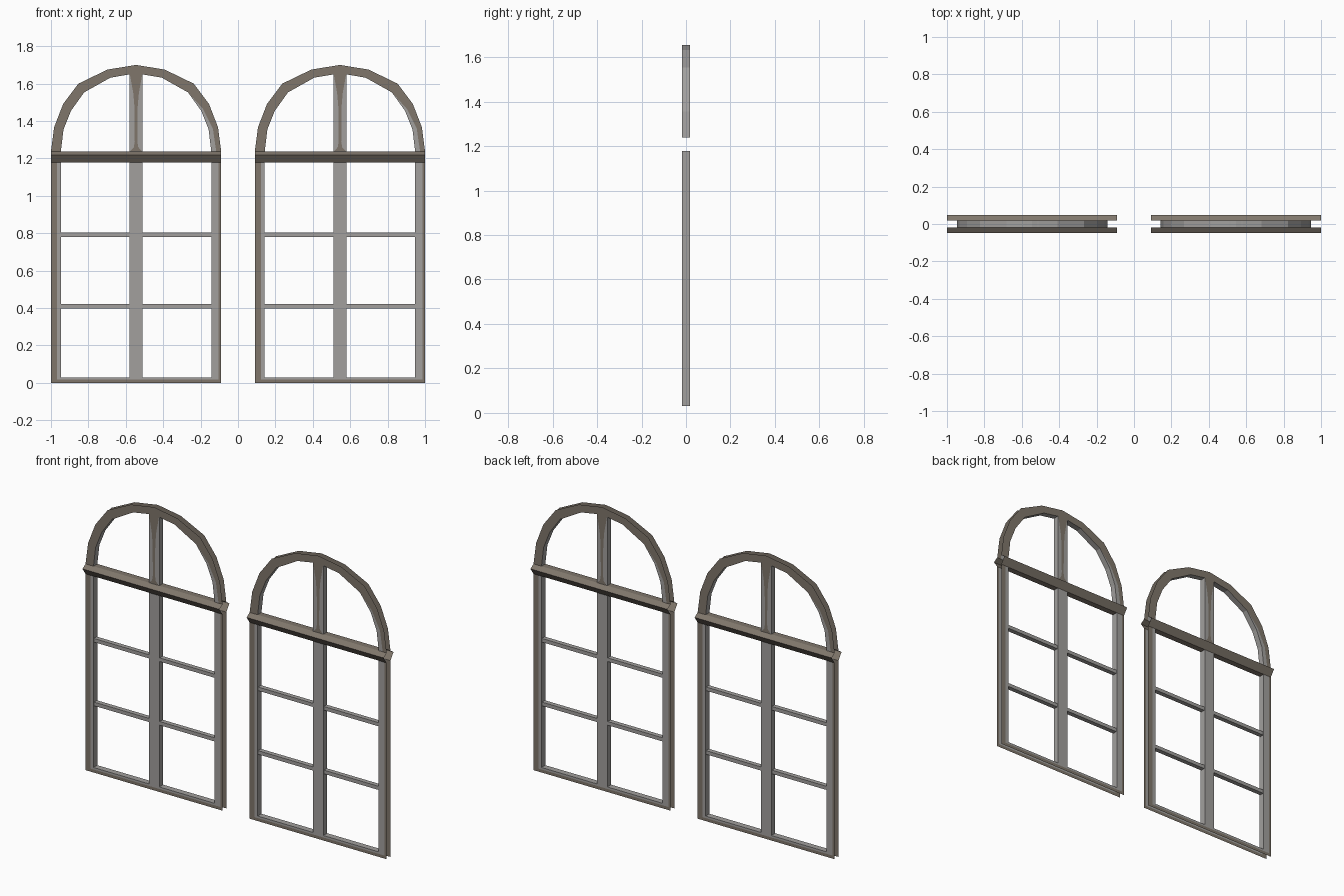
import bpy, bmesh, math
from mathutils import Vector, Matrix

if "Cube" in bpy.data.objects:
    bpy.data.objects.remove(bpy.data.objects["Cube"])


def make_mat(name, rgb):
    m = bpy.data.materials.new(name)
    m.diffuse_color = (*rgb, 1)
    m.use_nodes = True
    m.node_tree.nodes["Principled BSDF"].inputs["Base Color"].default_value = m.diffuse_color
    return m


MATS = [make_mat("weathered brown", (0.215, 0.183, 0.148)),
        make_mat("pale grey", (0.36, 0.35, 0.34))]
BROWN, GREY = 0, 1
D = 0.018                      # half depth of the frame
HW, IW = 0.455, 0.402          # outer and inner half widths
SILL, LOW, SPRING = 0.03, 1.178, 1.238

# Half arch, from spring line to crown
OUT = [(0.455, 1.238), (0.438, 1.367), (0.39, 1.491), (0.308, 1.6), (0.153, 1.675), (0, 1.70)]
INN = [(0.402, 1.238), (0.388, 1.355), (0.348, 1.455), (0.278, 1.553), (0.137, 1.632), (0, 1.655)]


def full(half):
    return [(-x, z) for x, z in half] + [(x, z) for x, z in half[-2::-1]]


def face(bm, pts, mat, facing):
    f = bm.faces.new([bm.verts.new(p) for p in pts])
    f.normal_update()
    if f.normal.dot(Vector(facing)) < 0:
        f.normal_flip()
    f.material_index = mat


def flat(bm, pts, mat, y=-D):
    face(bm, [(x, y, z) for x, z in pts], mat, (0, -1, 0))


def rect(bm, x0, x1, z0, z1, mat):
    flat(bm, [(x0, z0), (x1, z0), (x1, z1), (x0, z1)], mat)


def box(bm, x0, x1, y0, y1, z0, z1, mat):
    m = Matrix.Translation(((x0 + x1) / 2, (y0 + y1) / 2, (z0 + z1) / 2)) \
        @ Matrix.Diagonal((x1 - x0, y1 - y0, z1 - z0, 1))
    for v in bmesh.ops.create_cube(bm, size=1, matrix=m)["verts"]:
        for f in v.link_faces:
            f.material_index = mat


def finish(bm, name, x, turn=0):
    bmesh.ops.remove_doubles(bm, verts=bm.verts, dist=0.0002)
    bm.transform(Matrix.Translation((x, 0, 0)) @ Matrix.Rotation(turn, 4, 'Z'))
    me = bpy.data.meshes.new(name)
    bm.to_mesh(me)
    bm.free()
    for m in MATS:
        me.materials.append(m)
    bpy.context.collection.objects.link(bpy.data.objects.new(name, me))


def facing_plate(name, x, turn):
    """One side's flat frame: stiles, sill and arch, worn brown at the rim."""
    bm = bmesh.new()
    l, r, b = -HW + 0.033, HW - 0.013, 0.018
    rect(bm, -HW, l, b, LOW, BROWN)
    rect(bm, l, -IW, b, LOW, GREY)
    rect(bm, r, HW, b, LOW, BROWN)
    rect(bm, IW, r, b, LOW, GREY)
    rect(bm, -HW, HW, 0, b, BROWN)
    rect(bm, -IW, IW, b, SILL, GREY)
    o, i = full(OUT), full(INN)
    n = len(o)
    for k in range(n - 1):
        a, c, d, e = o[k], o[k + 1], i[k + 1], i[k]
        if k >= n - 4:          # bare grey inner edge low on one side
            t0, t1 = [0.0, 0.25, 0.45, 0.5][k - n + 4:k - n + 6]
            p = [e[j] + (a[j] - e[j]) * t0 for j in (0, 1)]
            q = [d[j] + (c[j] - d[j]) * t1 for j in (0, 1)]
            flat(bm, [a, c, q, p], BROWN)
            flat(bm, [p, q, d] if t0 == 0 else [p, q, d, e], GREY)
        else:
            flat(bm, [a, c, d, e], BROWN)
    finish(bm, name, x, turn)


def moulding(name, x, turn):
    """Pointed transom moulding with open ends."""
    bm = bmesh.new()
    prof = [(-D, LOW), (-0.047, 1.219), (-D, SPRING)]
    for (y0, z0), (y1, z1) in zip(prof, prof[1:]):
        face(bm, [(-HW, y0, z0), (HW, y0, z0), (HW, y1, z1), (-HW, y1, z1)], BROWN, (0, -1, 0))
    finish(bm, name, x, turn)


def reveal(name, x):
    """Inner faces of both openings."""
    bm = bmesh.new()
    lower = [(-IW, SILL), (IW, SILL), (IW, LOW), (-IW, LOW)]
    for loop, cz in ((lower, 0.6), (full(INN), 1.4)):
        for k, (x0, z0) in enumerate(loop):
            x1, z1 = loop[(k + 1) % len(loop)]
            transom = z0 == z1 and z0 in (LOW, SPRING)
            face(bm, [(x0, -D, z0), (x1, -D, z1), (x1, D, z1), (x0, D, z0)],
                 BROWN if transom else GREY,
                 (-(x0 + x1) / 2, 0, cz - (z0 + z1) / 2))
    finish(bm, name, x)


def stain(name, x, turn):
    """Brown streak on the mullion inside the arch."""
    bm = bmesh.new()
    rows = [(1.655, 0.034), (1.55, 0.015), (1.48, 0.009), (1.29, 0.007), (1.26, 0.012), (1.24, 0.03)]
    for (z0, w0), (z1, w1) in zip(rows, rows[1:]):
        flat(bm, [(-w0, z0), (w0, z0), (w1, z1), (-w1, z1)], BROWN, -D - 0.001)
    finish(bm, name, x, turn)


for side, cx in (("left", -0.545), ("right", 0.545)):
    for end, turn in (("front", 0), ("back", math.pi)):
        facing_plate(f"{side}_frame_{end}", cx, turn)
        moulding(f"{side}_transom_{end}", cx, turn)
        stain(f"{side}_mullion_stain_{end}", cx, turn)
    reveal(f"{side}_reveal", cx)
    # Vertical mullion, below and above the transom
    bm = bmesh.new()
    box(bm, -0.035, 0.035, -D, D, SILL, LOW, GREY)
    box(bm, -0.035, 0.035, -D, D, SPRING, 1.65, GREY)
    finish(bm, f"{side}_mullion", cx)
    # Thin horizontal glazing bars
    bm = bmesh.new()
    for z in (0.41, 0.792):
        for s in (-1, 1):
            x0, x1 = sorted((s * 0.035, s * IW))
            box(bm, x0, x1, -0.014, 0.014, z - 0.011, z + 0.011, GREY)
    finish(bm, f"{side}_glazing_bars", cx)
